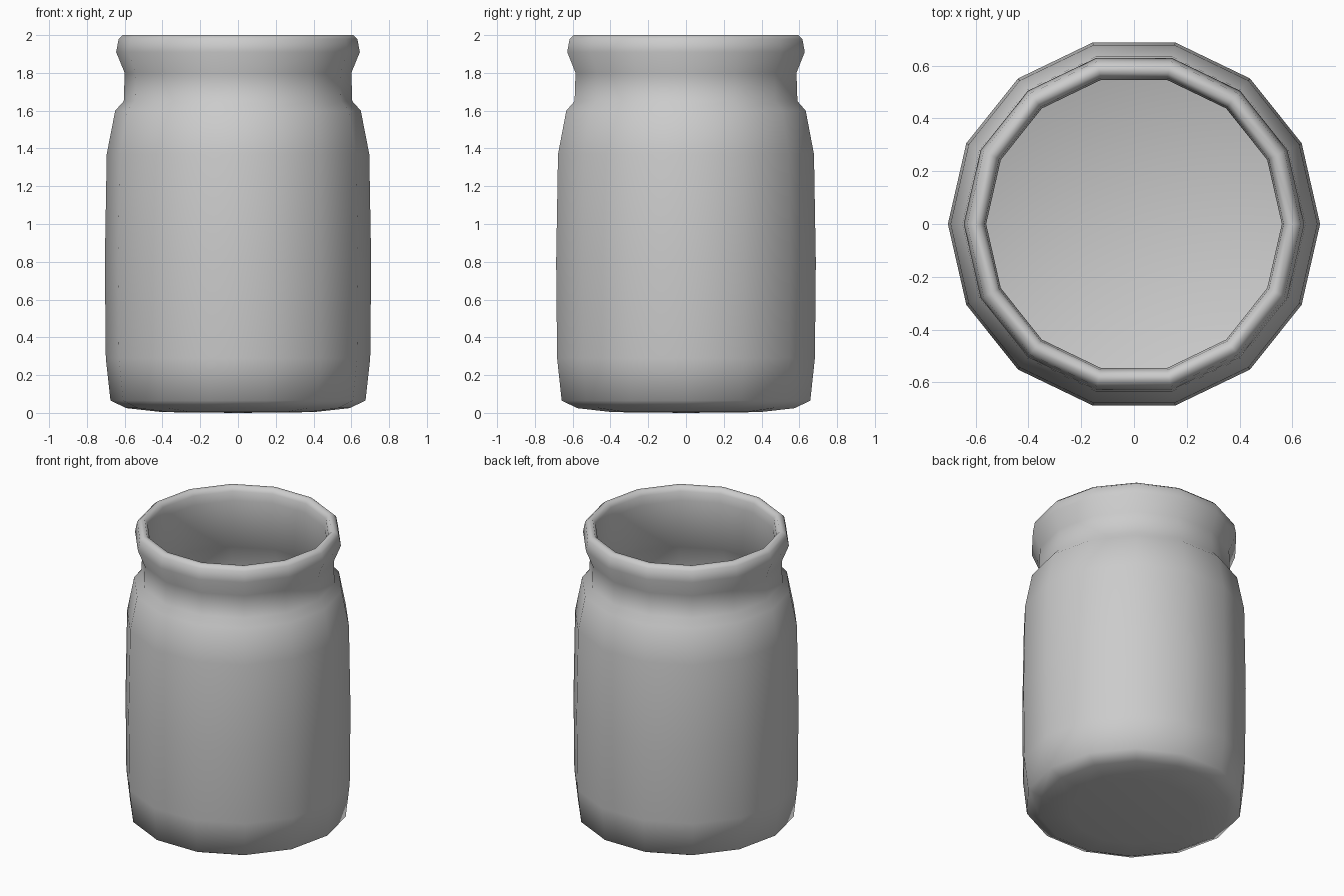
import bpy, bmesh, math

if "Cube" in bpy.data.objects:
    bpy.data.objects.remove(bpy.data.objects["Cube"])

SIDES = 14

# Closed jar section (radius, height): underside, outer wall, lip, inner wall, inner floor
profile = [
    (0, 0), (0.40, 0.004), (0.59, 0.025), (0.675, 0.065), (0.70, 0.29),
    (0.705, 0.80), (0.695, 1.37), (0.65, 1.60), (0.605, 1.65), (0.60, 1.80),
    (0.645, 1.91), (0.632, 1.98), (0.61, 2.0), (0.585, 2.0), (0.567, 1.97),
    (0.56, 1.91), (0.56, 1.64), (0.61, 1.57), (0.65, 1.36), (0.66, 0.80),
    (0.655, 0.30), (0.63, 0.10), (0.56, 0.065), (0, 0.05),
]


def lathe(name, points, sides):
    bm = bmesh.new()
    rings = []
    for r, z in points:
        count = sides if r else 1
        rings.append([bm.verts.new((r * math.cos(2 * math.pi * i / sides),
                                    r * math.sin(2 * math.pi * i / sides), z))
                      for i in range(count)])
    for a, b in zip(rings, rings[1:]):
        for i in range(sides):
            j = (i + 1) % sides
            corners = [a[i % len(a)], a[j % len(a)], b[j % len(b)], b[i % len(b)]]
            bm.faces.new(list(dict.fromkeys(corners)))
    bmesh.ops.recalc_face_normals(bm, faces=bm.faces)
    for f in bm.faces:
        f.smooth = True
    mesh = bpy.data.meshes.new(name)
    bm.to_mesh(mesh)
    bm.free()
    obj = bpy.data.objects.new(name, mesh)
    bpy.context.collection.objects.link(obj)
    return obj


# Open jar with rolled lip
lathe("jar", profile, SIDES)
